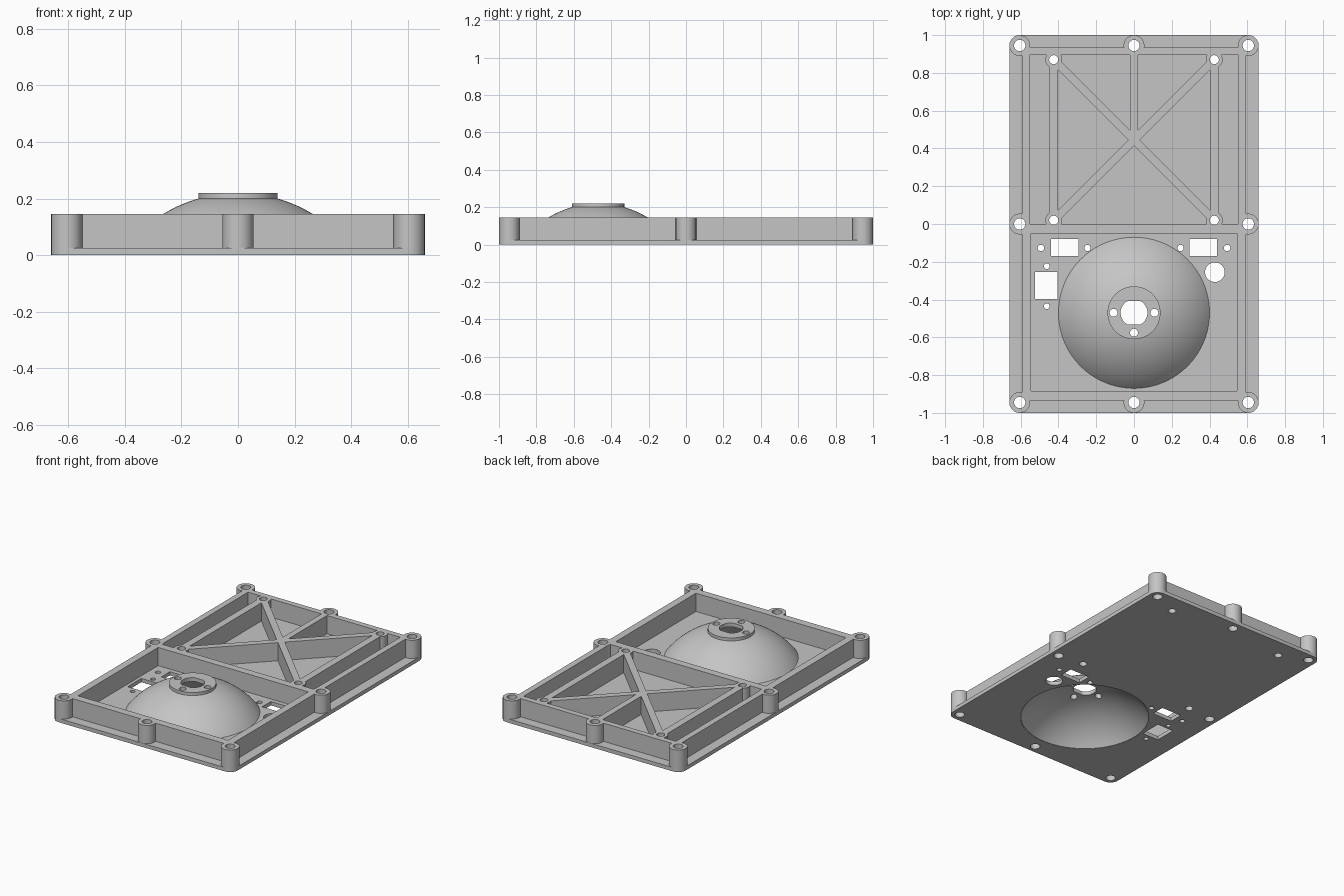
import bpy, bmesh, math
from mathutils import Matrix, Vector

cube = bpy.data.objects.get("Cube")
if cube:
    bpy.data.objects.remove(cube, do_unlink=True)

GREY = (0.56, 0.56, 0.56, 1)
mat = bpy.data.materials.new("matte grey")
mat.use_nodes = True
mat.diffuse_color = GREY
mat.node_tree.nodes["Principled BSDF"].inputs["Base Color"].default_value = GREY

FLOOR, TOP, ROOT = 0.025, 0.145, 0.015
LOW, HIGH = -0.1, 0.4
DOME_Y = -0.47


def add_box(bm, x0, x1, y0, y1, z0, z1):
    size = Matrix.Diagonal((x1 - x0, y1 - y0, z1 - z0, 1))
    place = Matrix.Translation(((x0 + x1) / 2, (y0 + y1) / 2, (z0 + z1) / 2))
    bmesh.ops.create_cube(bm, size=1, matrix=place @ size)


def add_cylinder(bm, x, y, r, z0, z1, sides=40):
    place = Matrix.Translation((x, y, (z0 + z1) / 2))
    return bmesh.ops.create_cone(bm, cap_ends=True, segments=sides, radius1=r,
                                 radius2=r, depth=z1 - z0, matrix=place)["verts"]


def finish(name, bm):
    bmesh.ops.recalc_face_normals(bm, faces=bm.faces)
    mesh = bpy.data.meshes.new(name)
    bm.to_mesh(mesh)
    bm.free()
    mesh.materials.append(mat)
    obj = bpy.data.objects.new(name, mesh)
    bpy.context.collection.objects.link(obj)
    return obj


def cut(obj, cutter):
    mod = obj.modifiers.new("holes", "BOOLEAN")
    mod.operation, mod.solver, mod.object = "DIFFERENCE", "EXACT", cutter
    mod.use_self = True
    bpy.context.view_layer.objects.active = obj
    bpy.ops.object.modifier_apply(modifier=mod.name)


# Screw positions
screws = [(x, y) for x in (-0.605, 0, 0.605) for y in (-0.945, 0, 0.945) if x or y]
inner_screws = [(x, y) for x in (-0.425, 0.425) for y in (0.02, 0.87)]

# Cutter for the screw holes
bm = bmesh.new()
for x, y in screws:
    add_cylinder(bm, x, y, 0.03, LOW, HIGH)
for x, y in inner_screws:
    add_cylinder(bm, x, y, 0.024, LOW, HIGH)
screw_holes = finish("screw_hole_cutter", bm)

# Cutter for the plate windows and the opening under the dome
bm = bmesh.new()
for s in (-1, 1):
    x0, x1 = sorted((s * 0.295, s * 0.44))
    add_box(bm, x0, x1, -0.17, -0.08, LOW, HIGH)
    for x in (0.246, 0.493):
        add_cylinder(bm, s * x, -0.127, 0.017, LOW, HIGH)
add_box(bm, -0.525, -0.405, -0.398, -0.255, LOW, HIGH)
for y in (-0.223, -0.435):
    add_cylinder(bm, -0.462, y, 0.015, LOW, HIGH)
add_cylinder(bm, 0.428, -0.255, 0.052, LOW, HIGH)
add_cylinder(bm, 0, DOME_Y, 0.397, LOW, HIGH, 96)
plate_holes = finish("plate_hole_cutter", bm)

# Cutter for the dome: flat-sided shaft hole and three screw holes
bm = bmesh.new()
for v in add_cylinder(bm, 0, DOME_Y, 0.071, LOW, HIGH):
    v.co.y = max(DOME_Y - 0.063, min(DOME_Y + 0.063, v.co.y))
for x, y in ((-0.108, 0), (0.108, 0), (0, -0.105)):
    add_cylinder(bm, x, DOME_Y + y, 0.021, LOW, HIGH)
dome_holes = finish("dome_hole_cutter", bm)

# Base plate with rounded corners
bm = bmesh.new()
add_box(bm, -0.66, 0.66, -1, 1, 0, FLOOR)
upright = [e for e in bm.edges if abs(e.verts[0].co.z - e.verts[1].co.z) > 0.01]
bmesh.ops.bevel(bm, geom=upright, offset=0.055, segments=10, profile=0.5, affect="EDGES")
base_plate = finish("base_plate", bm)
cut(base_plate, plate_holes)
framework = [base_plate]

# Walls and straight rails: name, x range, y range
bars = [("front_wall", -0.546, 0.546, -0.934, -0.883),
        ("dividing_wall", -0.554, 0.554, -0.05, 0),
        ("back_wall", -0.554, 0.554, 0.896, 0.934),
        ("centre_rail", -0.02, 0.02, 0.445, 0.9)]
for side, s in (("left", 1), ("right", -1)):
    for part, a, b, y0, y1 in (("front_side_wall", 0.546, 0.594, -0.934, 0),
                               ("back_side_wall", 0.554, 0.594, 0, 0.934),
                               ("rail", 0.403, 0.45, 0, 0.9)):
        bars.append((side + "_" + part, *sorted((s * a, s * b)), y0, y1))
for name, x0, x1, y0, y1 in bars:
    bm = bmesh.new()
    add_box(bm, x0, x1, y0, y1, ROOT, TOP)
    framework.append(finish(name, bm))

# Diagonal cross ribs
for name, angle in (("rising_diagonal", 45), ("falling_diagonal", -45)):
    bm = bmesh.new()
    half = 0.425 * math.sqrt(2)
    add_box(bm, -half, half, -0.021, 0.021, ROOT, TOP)
    turn = Matrix.Rotation(math.radians(angle), 4, "Z")
    bm.transform(Matrix.Translation((0, 0.445, 0)) @ turn)
    framework.append(finish(name, bm))

# Screw bosses
for name, spots, r in (("outer_bosses", screws, 0.055), ("inner_bosses", inner_screws, 0.045)):
    bm = bmesh.new()
    for x, y in spots:
        add_cylinder(bm, x, y, r, 0.002, TOP)
    framework.append(finish(name, bm))

for part in framework:
    cut(part, screw_holes)

# Domed shell with a raised mounting flange, spun from its section
OUTER, INNER, CENTRE_Z = 0.5085, 0.4885, -0.289


def arc(radius, r0, r1, steps=20):
    a0, a1 = math.asin(r0 / radius), math.asin(r1 / radius)
    angles = [a0 + (a1 - a0) * i / steps for i in range(steps + 1)]
    return [Vector((radius * math.sin(a), 0, CENTRE_Z + radius * math.cos(a))) for a in angles]


section = arc(INNER, 0, 0.393) + [Vector((0.4, 0, 0.0005))] + arc(OUTER, 0.4, 0.14)
section += [Vector((0.14, 0, 0.22)), Vector((0, 0, 0.22))]
bm = bmesh.new()
verts = [bm.verts.new(p) for p in section]
edges = [bm.edges.new(pair) for pair in zip(verts, verts[1:])]
bmesh.ops.spin(bm, geom=verts + edges, cent=(0, 0, 0), axis=(0, 0, 1),
               angle=math.tau, steps=96)
bmesh.ops.remove_doubles(bm, verts=bm.verts, dist=0.0001)
bm.transform(Matrix.Translation((0, DOME_Y, 0)) @ Matrix.Rotation(0.013, 4, "Z"))
dome = finish("dome", bm)
cut(dome, dome_holes)

# Smooth the round surfaces and drop the cutters
for part in framework + [dome]:
    bpy.ops.object.select_all(action="DESELECT")
    part.select_set(True)
    bpy.context.view_layer.objects.active = part
    bpy.ops.object.shade_smooth_by_angle(angle=math.radians(30))
for helper in (screw_holes, plate_holes, dome_holes):
    bpy.data.objects.remove(helper, do_unlink=True)
